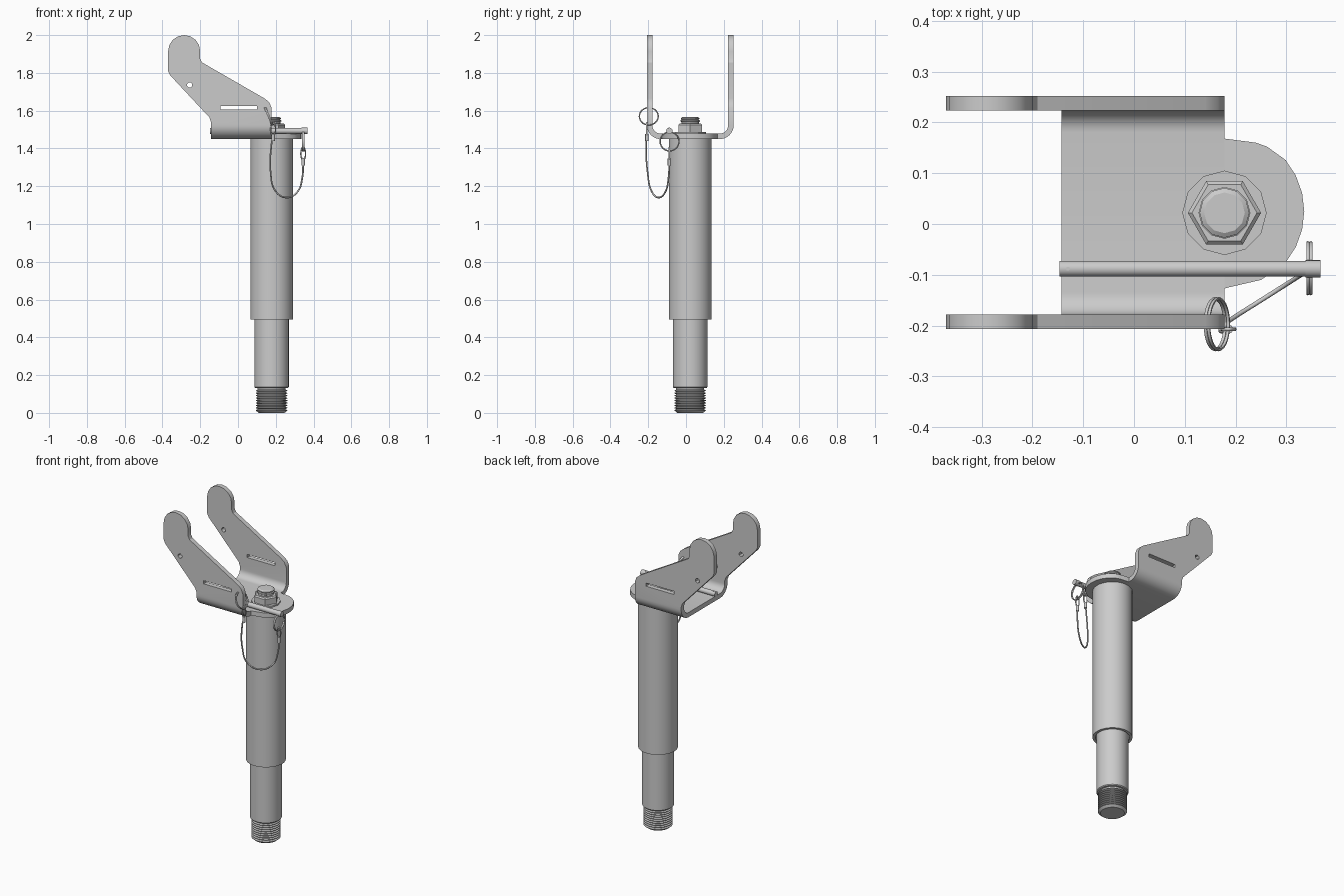
import bpy, bmesh
from math import sin, cos, pi, radians
from mathutils import Vector

if "Cube" in bpy.data.objects:
    bpy.data.objects.remove(bpy.data.objects["Cube"])

CX, CY = 0.178, 0.022          # post axis


def finish(bm, name, angle=30):
    bmesh.ops.recalc_face_normals(bm, faces=bm.faces)
    me = bpy.data.meshes.new(name)
    bm.to_mesh(me)
    bm.free()
    ob = bpy.data.objects.new(name, me)
    bpy.context.collection.objects.link(ob)
    smooth(ob, angle)
    return ob


def smooth(ob, angle=30):
    bpy.ops.object.select_all(action='DESELECT')
    ob.select_set(True)
    bpy.context.view_layer.objects.active = ob
    if angle:
        bpy.ops.object.shade_smooth_by_angle(angle=radians(angle))


def prism(name, pts, axis, a, b, angle=30):
    """Extrude a 2D outline along an axis from a to b."""
    place = {'x': lambda p, t: (t, p[0], p[1]),
             'y': lambda p, t: (p[0], t, p[1]),
             'z': lambda p, t: (p[0], p[1], t)}[axis]
    bm = bmesh.new()
    face = bm.faces.new([bm.verts.new(place(p, a)) for p in pts])
    ext = bmesh.ops.extrude_face_region(bm, geom=[face])
    move = Vector(place((0, 0), b - a))
    bmesh.ops.translate(bm, vec=move, verts=[v for v in ext['geom'] if isinstance(v, bmesh.types.BMVert)])
    if face not in bm.faces[:] or len(bm.faces) < len(pts) + 2:
        bm.faces.new(face.verts[:]) if face.is_valid else None
    return finish(bm, name, angle)


def lathe(name, prof, sides, closed=False, angle=30):
    """Revolve (radius, z) points round the post axis."""
    bm = bmesh.new()
    rings = [[bm.verts.new((CX + r * cos(2 * pi * i / sides), CY + r * sin(2 * pi * i / sides), z))
              for i in range(sides)] for r, z in prof]
    pairs = list(zip(rings, rings[1:]))
    if closed:
        pairs.append((rings[-1], rings[0]))
    else:
        bm.faces.new(rings[0])
        bm.faces.new(rings[-1])
    for lo, hi in pairs:
        for i in range(sides):
            j = (i + 1) % sides
            bm.faces.new((lo[i], lo[j], hi[j], hi[i]))
    return finish(bm, name, angle)


def arc(cx, cy, r, a0, a1, n):
    return [(cx + r * cos(radians(a0 + (a1 - a0) * i / n)),
             cy + r * sin(radians(a0 + (a1 - a0) * i / n))) for i in range(n + 1)]


def boolean(ob, tool, op):
    m = ob.modifiers.new(op.lower(), 'BOOLEAN')
    m.operation, m.object, m.solver = op, tool, 'EXACT'
    bpy.context.view_layer.objects.active = ob
    bpy.ops.object.modifier_apply(modifier=m.name)
    bpy.data.objects.remove(tool)


def rod(name, p, q, r, sides=12):
    p, q = Vector(p), Vector(q)
    bpy.ops.mesh.primitive_cylinder_add(vertices=sides, radius=r, depth=(q - p).length, location=(p + q) / 2)
    ob = bpy.context.object
    ob.rotation_euler = (q - p).to_track_quat('Z', 'Y').to_euler()
    ob.name = name
    smooth(ob, 40)
    return ob


def ring(name, loc, tilt, big, small, scale=(1, 1, 1)):
    bpy.ops.mesh.primitive_torus_add(location=loc, rotation=(0, radians(tilt), 0), major_radius=big,
                                     minor_radius=small, major_segments=28, minor_segments=6)
    ob = bpy.context.object
    ob.name, ob.scale = name, scale
    smooth(ob, 60)
    return ob


# Post: hollow outer tube and inner rod with threaded foot
lathe("outer_tube", [(0.097, 0.495), (0.113, 0.495), (0.113, 1.45), (0.097, 1.45)], 40, True)
thread = [(0.068, 0.0), (0.078, 0.008)]
for k in range(9):
    z = 0.012 + k * 0.013
    thread += [(0.083, z), (0.083, z + 0.003), (0.074, z + 0.007), (0.074, z + 0.009)]
lathe("threaded_rod", thread + [(0.074, 0.132), (0.087, 0.132), (0.091, 0.137), (0.091, 1.45)], 36)

# Fork: bent U section trimmed to the side outline
Y0, Y1, T, R, ZB = -0.207, 0.252, 0.029, 0.072, 1.45
outer = [(Y0, 2.1)] + arc(Y0 + R, ZB + R, R, 180, 270, 8) + arc(Y1 - R, ZB + R, R, 270, 360, 8) + [(Y1, 2.1)]
inner = [(Y1 - T, 2.1)] + arc(Y1 - R, ZB + R, R - T, 360, 270, 8) \
    + arc(Y0 + R, ZB + R, R - T, 270, 180, 8) + [(Y0 + T, 2.1)]
fork = prism("fork_bracket", outer + inner, 'x', -0.5, 0.5, 0)
side = [(-0.143, 1.40), (-0.143, 1.54), (-0.152, 1.565), (-0.36, 1.788), (-0.37, 1.81)] \
    + arc(-0.285, 1.915, 0.085, 180, 0, 8) \
    + [(-0.2, 1.875), (-0.19, 1.855), (0.14, 1.665), (0.165, 1.645), (0.178, 1.615), (0.178, 1.40)]
boolean(fork, prism("outline_cutter", side, 'y', -0.4, 0.4, 0), 'INTERSECT')
slot = [(-0.093, 1.606), (0.1, 1.606), (0.1, 1.626), (-0.093, 1.626)]
boolean(fork, prism("slot_cutter", slot, 'y', -0.4, 0.4, 0), 'DIFFERENCE')
hole = arc(-0.256, 1.736, 0.014, 0, 330, 11)
boolean(fork, prism("hole_cutter", hole, 'y', -0.4, 0.4, 0), 'DIFFERENCE')
smooth(fork, 30)

# Rounded tongue over the post
tongue = [(0.178, -0.127), (0.185, -0.125), (0.25, -0.11)] + arc(CX, CY + 0.003, 0.157, -40, 40, 6) \
    + [(0.262, 0.152), (0.24, 0.16), (0.178, 0.168)]
prism("fork_tongue", tongue, 'z', ZB, ZB + T)

# Washer, hex nut and stud
ZT = ZB + T
lathe("washer", [(0.083, ZT), (0.083, ZT + 0.009)], 12)
lathe("hex_nut", [(0.072, ZT + 0.009), (0.072, 1.525), (0.064, 1.532)], 6, angle=0)
lathe("stud", [(0.046, 1.50), (0.046, 1.54), (0.051, 1.543), (0.051, 1.549), (0.045, 1.552),
               (0.049, 1.556), (0.049, 1.561), (0.04, 1.567)], 12)

# Locking pin lying across the fork
PY, PZ = -0.088, 1.493
rod("lock_pin", (-0.147, PY, PZ), (0.34, PY, PZ), 0.0155, 16)
rod("lock_pin_head", (0.337, PY, PZ), (0.367, PY, PZ), 0.017, 16)
rod("pin_detent", (-0.13, PY, PZ), (-0.13, PY, PZ + 0.017), 0.004, 8)

# Split rings, two coils each
for d in (-0.003, 0.003):
    ring("fork_ring", (0.163 + d, -0.197, 1.57), 67, 0.05, 0.0035)
    ring("pin_ring", (0.345 + d, -0.087, 1.437), 90, 0.05, 0.0035)

# Lanyard cable with end loops and crimps
path = [(0.186, -0.207, 1.47), (0.177, -0.211, 1.42), (0.173, -0.203, 1.27), (0.195, -0.185, 1.18),
        (0.258, -0.145, 1.14), (0.318, -0.107, 1.175), (0.341, -0.092, 1.25), (0.345, -0.088, 1.31)]
cu = bpy.data.curves.new("lanyard_cable", 'CURVE')
cu.dimensions, cu.bevel_depth, cu.bevel_resolution, cu.use_fill_caps = '3D', 0.0045, 2, True
sp = cu.splines.new('BEZIER')
sp.bezier_points.add(len(path) - 1)
for bp, co in zip(sp.bezier_points, path):
    bp.co = co
    bp.handle_left_type = bp.handle_right_type = 'AUTO'
bpy.context.collection.objects.link(bpy.data.objects.new("lanyard_cable", cu))
for x, y, z in ((0.186, -0.207, 1.502), (0.345, -0.088, 1.372)):
    loop = ring("cable_loop", (x, y, z), 0, 0.017, 0.004, (0.75, 1.9, 1))
    loop.rotation_euler = (radians(90), 0, 0)
    rod("cable_crimp", (x, y, z - 0.062), (x, y, z - 0.026), 0.009, 10)
